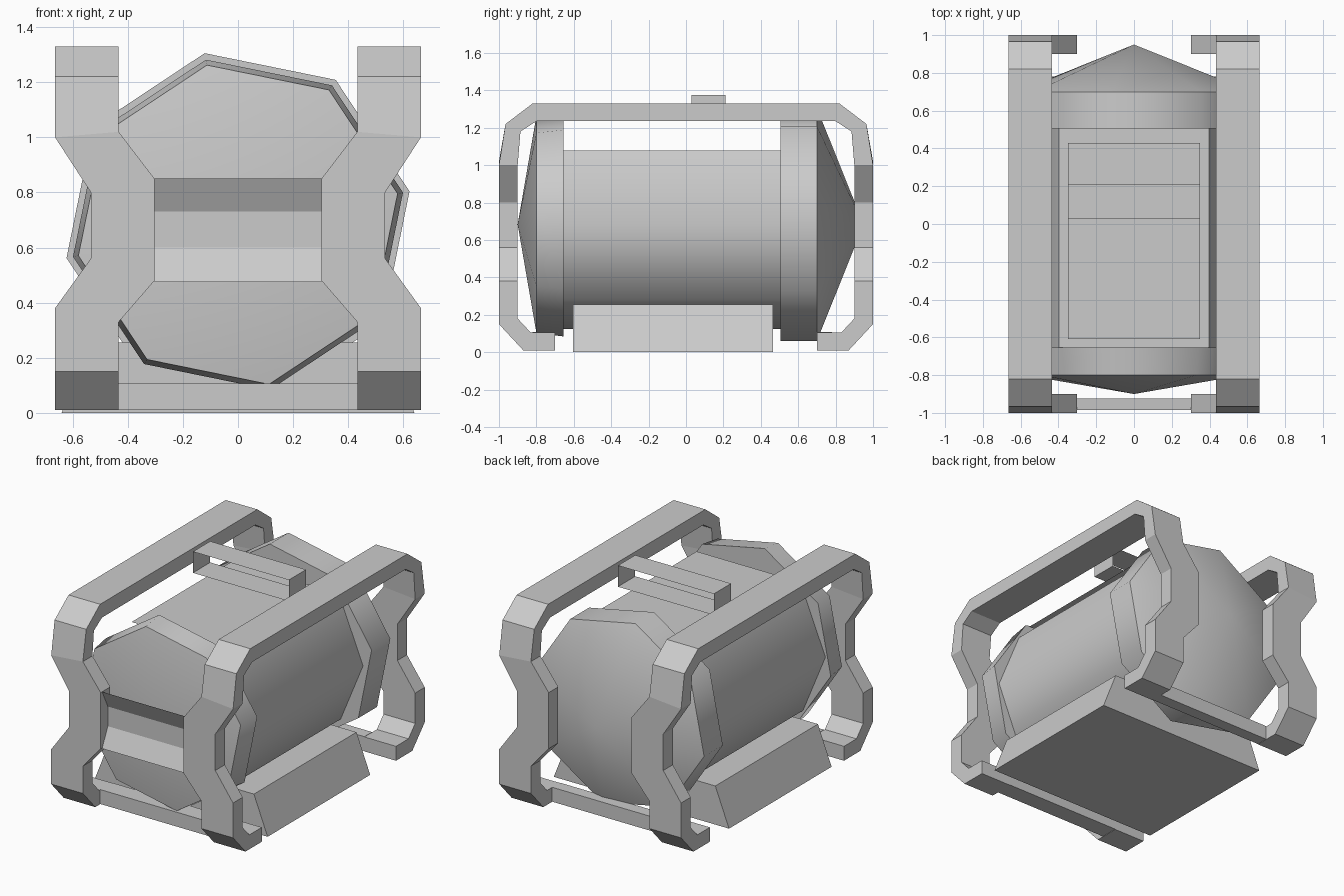
import bpy
import bmesh
from math import cos, sin, radians

if "Cube" in bpy.data.objects:
    bpy.data.objects.remove(bpy.data.objects["Cube"])

GREY = (0.6, 0.6, 0.6, 1)
grey = bpy.data.materials.new("plain grey")
grey.use_nodes = True
grey.diffuse_color = GREY
grey.node_tree.nodes["Principled BSDF"].inputs["Base Color"].default_value = GREY

AXIS_Z = 0.683


def finish(name, bm, smooth=0, closed=True):
    """Turn a bmesh into a named grey object."""
    if closed:
        bmesh.ops.recalc_face_normals(bm, faces=bm.faces)
    mesh = bpy.data.meshes.new(name)
    bm.to_mesh(mesh)
    bm.free()
    mesh.materials.append(grey)
    ob = bpy.data.objects.new(name, mesh)
    bpy.context.collection.objects.link(ob)
    if smooth:
        bpy.ops.object.select_all(action='DESELECT')
        ob.select_set(True)
        bpy.context.view_layer.objects.active = ob
        bpy.ops.object.shade_smooth_by_angle(angle=radians(smooth))
    return ob


def bridge(bm, a, b, loop=True):
    n = len(a)
    for i in range(n if loop else n - 1):
        j = (i + 1) % n
        bm.faces.new((a[i], a[j], b[j], b[i]))


def ring(bm, radius, y, turn, skip=()):
    """Octagon of vertices around the tank axis."""
    angles = [turn + 45 * k for k in range(8) if k not in skip]
    return [bm.verts.new((radius * cos(radians(a)), y, AXIS_Z + radius * sin(radians(a))))
            for a in angles]


def box(name, x, y, z, top_x=None):
    """Box on given ranges; top_x narrows the top."""
    bm = bmesh.new()
    rows = []
    for h, half in ((z[0], x), (z[1], top_x or x)):
        rows.append([bm.verts.new((sx * half, yy, h))
                     for sx, yy in ((-1, y[0]), (1, y[0]), (1, y[1]), (-1, y[1]))])
        bm.faces.new(rows[-1])
    bridge(bm, *rows)
    return finish(name, bm)


def strip(name, half, profile, loop):
    """Thin folded sheet: a y-z profile swept across x."""
    bm = bmesh.new()
    left, right = ([bm.verts.new((s * half, y, z)) for y, z in profile] for s in (-1, 1))
    bridge(bm, left, right, loop)
    return finish(name, bm, closed=False)


# Tank body: octagonal barrel with its top edge cut flat
bm = bmesh.new()
ends = [ring(bm, 0.56, y, 0, skip=(2,)) for y in (-0.655, 0.505)]
bridge(bm, *ends)
for e in ends:
    bm.faces.new(e)
finish("tank_body", bm, 50)


# End caps: collar plus shallow cone
def end_cap(name, inner, outer, tip):
    bm = bmesh.new()
    a = ring(bm, *inner, 11)
    b = ring(bm, *outer, 11)
    bm.faces.new(a)
    bridge(bm, a, b)
    apex = bm.verts.new((0, tip, AXIS_Z))
    for i in range(8):
        bm.faces.new((b[i], b[(i + 1) % 8], apex))
    finish(name, bm, 50)


end_cap("front_cap", (0.61, -0.655), (0.59, -0.8), -0.9)
end_cap("back_cap", (0.634, 0.505), (0.634, 0.7), 0.95)

# Side frames: sections from front foot to top rail, then mirrored in y
# each: outer (y, z), inner (y, z)
foot = [((-0.7, 0.01), (-0.7, 0.105)),
        ((-0.87, 0.01), (-0.83, 0.105)),
        ((-1, 0.15), (-0.9, 0.18))]
corner = [((-0.965, 1.22), (-0.885, 1.18)),
          ((-0.82, 1.33), (-0.8, 1.235))]
# post kinks: height at outer side, height at inner side, inward shift
kinks = [(0.38, 0.33, 0), (0.56, 0.48, 0.13), (0.8, 0.85, 0.13), (1.0, 1.02, 0)]
X_IN, X_OUT = 0.433, 0.664


def bent(o, i):
    return [(X_IN, *o), (X_OUT, *o), (X_OUT, *i), (X_IN, *i)]


half = [bent(*s) for s in foot]
for z_out, z_in, d in kinks:
    half.append([(X_IN - d, -1, z_in), (X_OUT - d, -1, z_out),
                 (X_OUT - d, -0.9, z_out), (X_IN - d, -0.9, z_in)])
half += [bent(*s) for s in corner]
path = half + [[(x, -y, z) for x, y, z in s] for s in reversed(half)]

for side, name in ((1, "left_frame"), (-1, "right_frame")):
    bm = bmesh.new()
    rows = [[bm.verts.new((side * x, y, z)) for x, y, z in s] for s in path]
    for a, b in zip(rows, rows[1:]):
        bridge(bm, a, b)
    bm.faces.new(rows[0])
    bm.faces.new(rows[-1])
    finish(name, bm)

# Cross bars between the feet
box("front_foot_bar", X_IN, (-0.82, -0.7), (0.012, 0.107))
box("back_foot_bar", X_IN, (0.7, 0.78), (0.012, 0.107))

# Tapered base block
box("base_block", 0.64, (-0.605, 0.465), (0, 0.255), top_x=0.54)

# Channelled panel across the front posts
strip("front_panel", 0.305,
      [(-0.985, 0.85), (-0.925, 0.73), (-0.925, 0.6), (-0.985, 0.475)], False)

# Top sheet and the open handle sleeve above it
strip("top_sheet", 0.35, [(0.43, 1.155), (-0.61, 1.155)], False)
bm = bmesh.new()
loop = [(-0.35, 1.235), (0.35, 1.235), (0.35, 1.375), (-0.35, 1.375)]
front, back = ([bm.verts.new((x, y, z)) for x, z in loop] for y in (0.03, 0.21))
bridge(bm, front, back)
finish("handle_sleeve", bm)
